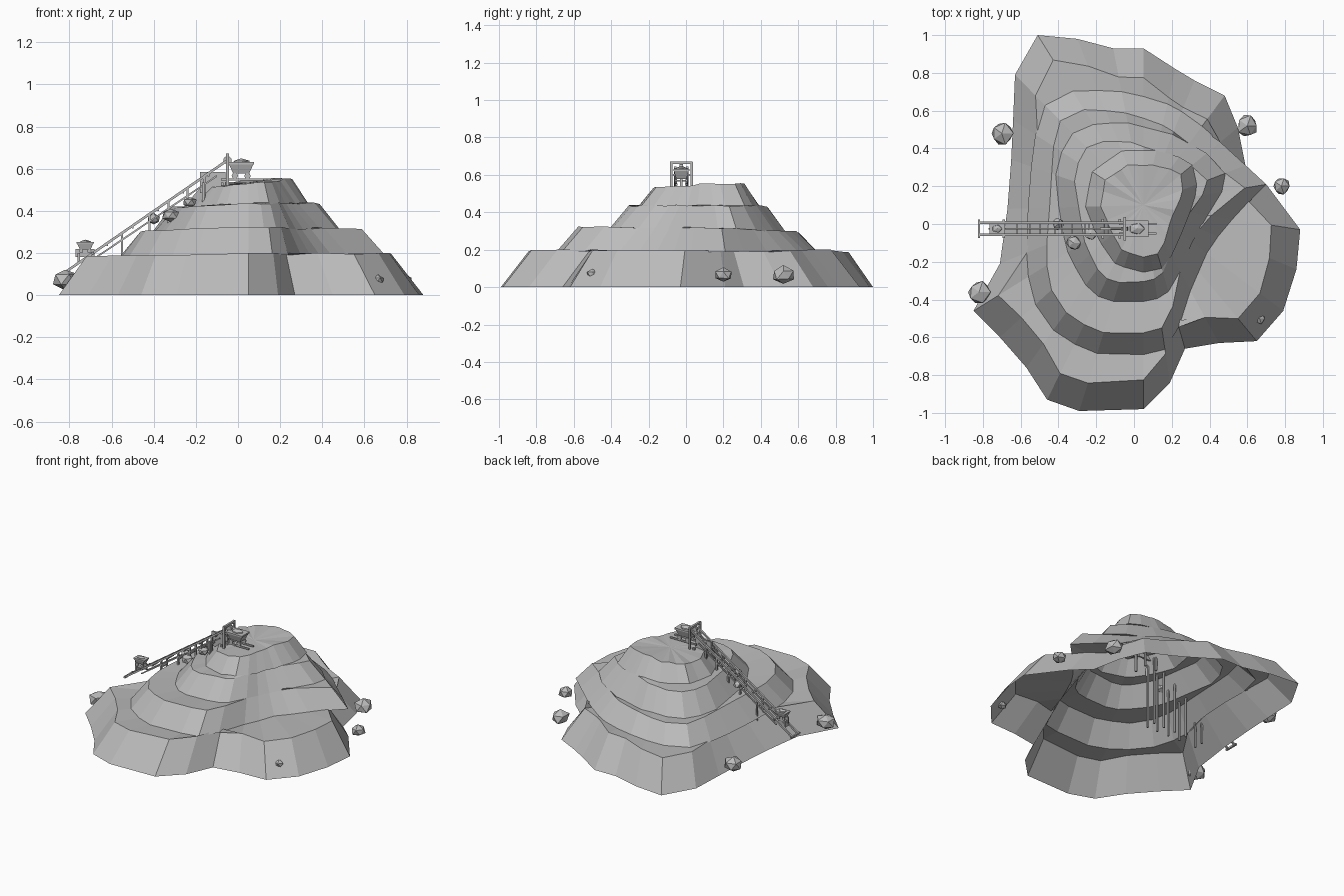
import bpy, bmesh, math, random
from mathutils import Vector, Matrix

if "Cube" in bpy.data.objects:
    bpy.data.objects.remove(bpy.data.objects["Cube"])

random.seed(4)
grey = bpy.data.materials.new("plain_grey")
grey.diffuse_color = (0.5, 0.5, 0.5, 1)
grey.use_nodes = True
grey.node_tree.nodes["Principled BSDF"].inputs["Base Color"].default_value = grey.diffuse_color


def finish(name, bm, fix=True):
    if fix:
        bmesh.ops.recalc_face_normals(bm, faces=bm.faces[:])
    me = bpy.data.meshes.new(name)
    bm.to_mesh(me)
    bm.free()
    me.materials.append(grey)
    ob = bpy.data.objects.new(name, me)
    bpy.context.collection.objects.link(ob)
    return ob


def beam(bm, a, b, w=0.01, h=None):
    """Square bar from a to b."""
    a, b = Vector(a), Vector(b)
    d = b - a
    m = Matrix.Translation((a + b) / 2) @ d.to_track_quat('Z', 'Y').to_matrix().to_4x4()
    m = m @ Matrix.Diagonal((w, h or w, d.length, 1))
    bmesh.ops.create_cube(bm, size=1, matrix=m)


# ---- terraced hill: foot outline of every tier, seen from above
C = Vector((0.05, 0.10))
feet = [
    [(.88, -.03), (.70, .21), (.59, .31), (.55, .51), (.48, .68), (.32, .76), (.22, .82),
     (.05, .93), (-.11, .93), (-.30, .98), (-.51, 1.0), (-.63, .79), (-.64, .55), (-.65, .34),
     (-.67, .08), (-.71, -.21), (-.85, -.46), (-.71, -.60), (-.57, -.76), (-.46, -.93),
     (-.29, -.99), (.05, -.98), (.19, -.84), (.27, -.66), (.45, -.63), (.65, -.62),
     (.79, -.46), (.86, -.24)],
    [(.70, .21), (.57, .33), (.45, .44), (.30, .57), (.15, .65), (-.05, .70), (-.26, .71),
     (-.45, .69), (-.53, .45), (-.56, .15), (-.57, -.21), (-.54, -.40), (-.40, -.60),
     (-.16, -.70), (.08, -.69), (.21, -.65), (.27, -.42), (.40, -.12), (.55, .06)],
    [(.51, .24), (.41, .36), (.22, .47), (-.05, .54), (-.30, .52), (-.42, .32), (-.40, .10),
     (-.36, -.13), (-.27, -.31), (-.16, -.41), (.10, -.41), (.21, -.34), (.29, -.13), (.42, .10)],
    [(.34, .27), (.29, .34), (.12, .39), (-.06, .39), (-.22, .28), (-.26, .10), (-.19, -.08),
     (-.10, -.21), (.03, -.26), (.17, -.23), (.24, -.08), (.32, .12)],
]
skirt = [0.155, 0.115, 0.105, 0.08]
foot_z = [0, 0.19, 0.315, 0.435]
rim_z = [0.198, 0.32, 0.435, 0.54]


def radius(outline, ang):
    """Distance from the hill centre to an outline along one direction."""
    d = Vector((math.cos(ang), math.sin(ang)))
    best = 0.1
    for i, p in enumerate(outline):
        a = Vector(p) - C
        e = Vector(outline[(i + 1) % len(outline)]) - C - a
        den = d.cross(e)
        if abs(den) > 1e-9:
            t, s = a.cross(e) / den, a.cross(d) / den
            if t > 0 and -1e-4 <= s <= 1.0001:
                best = max(best, t)
    return best


angles = [math.atan2(y - C.y, x - C.x) for x, y in feet[0]]
bm = bmesh.new()
rings = []
for k, outline in enumerate(feet):
    for inset, z in ((0, foot_z[k]), (skirt[k], rim_z[k])):
        ring = []
        for a in angles:
            r = radius(outline, a) - inset
            dz = 0 if z == 0 else -0.018 * max(0, -math.cos(a)) + random.uniform(-.004, .004)
            if 0.25 < z < 0.35:
                dz -= 0.02 * max(0, math.sin(a))
            if k == 3 and inset:
                dz += 0.015 * math.cos(a - 0.7)
            ring.append(bm.verts.new((C.x + r * math.cos(a), C.y + r * math.sin(a), z + dz)))
        rings.append(ring)
n = len(angles)
for lo, hi in zip(rings, rings[1:]):
    for i in range(n):
        j = (i + 1) % n
        bm.faces.new((lo[i], lo[j], hi[j], hi[i]))
summit = bm.verts.new((C.x, C.y, 0.535))
for i in range(n):
    bm.faces.new((rings[-1][i], rings[-1][(i + 1) % n], summit))
finish("terraced_hill", bm, False)

# ---- boulders round the foot and beside the track
for i, (x, y, z, r) in enumerate([(-.82, -.36, .075, .065), (-.70, .48, .07, .065),
                                  (.60, .52, .065, .062), (.78, .20, .065, .05),
                                  (.665, -.50, .07, .032), (-.32, -.10, .38, .042),
                                  (-.40, .0, .36, .035), (-.23, -.05, .44, .035)]):
    bm = bmesh.new()
    bmesh.ops.create_icosphere(bm, subdivisions=1, radius=r)
    for v in bm.verts:
        v.co *= random.uniform(.85, 1.1)
        v.co.z *= 0.8
        v.co += Vector((x, y, z))
    finish(f"boulder_{i + 1}", bm)

# ---- inclined track
Y = -0.025
SIDES = (Y - 0.032, Y + 0.032)


def track_z(x):
    return 0.64 + 0.69 * (x + 0.05)


bm = bmesh.new()
for y in SIDES:
    beam(bm, (-.82, y, track_z(-.82)), (-.05, y, .64), .012)
    beam(bm, (-.70, y, track_z(-.70) - .03), (-.10, y, track_z(-.10) - .04), .008)
beam(bm, (-.74, Y, track_z(-.74)), (-.05, Y, .64), .008)
for x in (-.82, -.69):
    beam(bm, (x, Y - .048, track_z(x)), (x, Y + .048, track_z(x)), .012)
for i in range(5):
    x = -.62 + i * .12
    beam(bm, (x, SIDES[0], track_z(x) - .01), (x, SIDES[1], track_z(x) - .01), .008)
finish("inclined_track", bm)

# ---- trestle posts, sunk into the hill
bm = bmesh.new()
for x in (-.55, -.42, -.33, -.24, -.16):
    for y in SIDES:
        beam(bm, (x, y, .02), (x, y, track_z(x)), .011)
    beam(bm, (x, SIDES[0], track_z(x) - .05), (x, SIDES[1], track_z(x) - .05), .008)
finish("trestle_posts", bm)

# ---- landing platform, head frame and level track at the summit
bm = bmesh.new()
beam(bm, (-.18, Y, .535), (-.06, Y, .535), .012, .10)
for x in (-.165, -.075):
    for y in (Y - .045, Y + .045):
        beam(bm, (x, y, .40), (x, y, .535), .012)
finish("landing_platform", bm)
bm = bmesh.new()
for y in (Y - .055, Y + .055):
    beam(bm, (-.05, y, .50), (-.05, y, .67), .013)
beam(bm, (-.05, Y - .06, .665), (-.05, Y + .06, .665), .014)
beam(bm, (-.05, Y - .06, .60), (-.05, Y + .06, .60), .01)
bmesh.ops.create_cone(bm, cap_ends=True, segments=10, radius1=.02, radius2=.02, depth=.02,
                      matrix=Matrix.Translation((-.05, Y, .64)) @ Matrix.Rotation(math.pi / 2, 4, 'X'))
finish("head_frame", bm)
bm = bmesh.new()
for y in (Y - .025, Y + .025):
    beam(bm, (-.08, y, .548), (.12, y, .548), .01)
finish("summit_rails", bm)


# ---- ore carts: flared tub, wheels and heaped load
def cart(name, x, z, s):
    bm = bmesh.new()
    levels = [(.038, .026, .025), (.058, .040, .068), (.062, .043, .068), (.062, .043, .078)]
    prev = None
    for hx, hy, h in levels:
        ring = [bm.verts.new((x + sx * hx * s, Y + sy * hy * s, z + h * s))
                for sx, sy in ((-1, -1), (1, -1), (1, 1), (-1, 1))]
        if prev:
            for i in range(4):
                j = (i + 1) % 4
                bm.faces.new((prev[i], prev[j], ring[j], ring[i]))
        else:
            bm.faces.new(ring[::-1])
        prev = ring
    bm.faces.new(prev)
    for sx in (-1, 1):
        for sy in (-1, 1):
            m = Matrix.Translation((x + sx * .03 * s, Y + sy * .028 * s, z + .013 * s))
            bmesh.ops.create_cone(bm, cap_ends=True, segments=8, radius1=.015 * s, radius2=.015 * s,
                                  depth=.01 * s, matrix=m @ Matrix.Rotation(math.pi / 2, 4, 'X'))
    finish(name, bm)
    bm = bmesh.new()
    m = Matrix.Translation((x, Y, z + .075 * s)) @ Matrix.Diagonal((1.1, .8, .5, 1))
    bmesh.ops.create_icosphere(bm, subdivisions=1, radius=.042 * s, matrix=m)
    finish(name + "_load", bm)


cart("upper_cart", .015, .553, 1.0)
cart("lower_cart", -.725, .20, .66)
bm = bmesh.new()
beam(bm, (-.755, Y, .155), (-.755, Y, .20), .012, .04)
beam(bm, (-.77, Y, .20), (-.68, Y, .20), .01, .04)
finish("lower_cart_cradle", bm)
